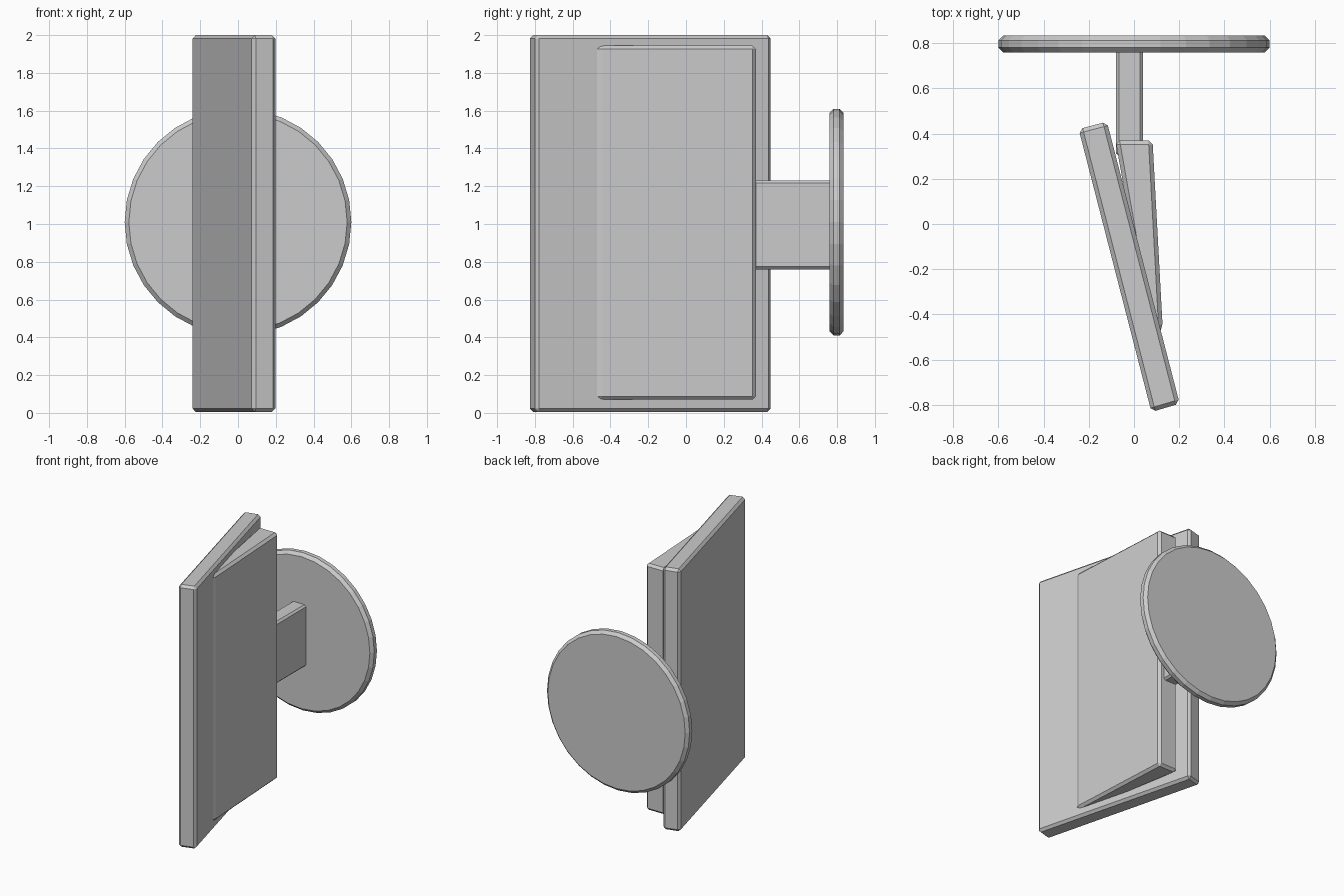
import bpy, bmesh, math

if "Cube" in bpy.data.objects:
    bpy.data.objects.remove(bpy.data.objects["Cube"])


def bevelled(name, bm, width):
    """Turn a bmesh into a flat-shaded object with chamfered edges."""
    bmesh.ops.recalc_face_normals(bm, faces=bm.faces)
    sharp = [e for e in bm.edges if e.calc_face_angle(0) > 0.6]
    bmesh.ops.bevel(bm, geom=sharp, offset=width, segments=1,
                    profile=0.5, affect='EDGES')
    mesh = bpy.data.meshes.new(name)
    bm.to_mesh(mesh)
    bm.free()
    obj = bpy.data.objects.new(name, mesh)
    bpy.context.collection.objects.link(obj)
    return obj


def prism(name, outline, z0, z1, width):
    """Extrude a plan outline from z0 to z1."""
    bm = bmesh.new()
    face = bm.faces.new([bm.verts.new((x, y, z0)) for x, y in outline])
    top = bmesh.ops.extrude_face_region(bm, geom=[face])["geom"]
    for v in top:
        if isinstance(v, bmesh.types.BMVert):
            v.co.z = z1
    return bevelled(name, bm, width)


# Tall angled front panel
prism("angled_panel",
      [(-0.245, 0.42), (-0.12, 0.453), (0.202, -0.795), (0.077, -0.832)],
      0.005, 2.0, 0.018)

# Slightly shorter wedge backing the panel
prism("backing_wedge",
      [(-0.082, 0.37), (0.082, 0.37), (0.127, -0.46), (0.10, -0.50), (0.01, -0.15)],
      0.07, 1.945, 0.018)

# Short stem joining the wedge to the disc
prism("stem",
      [(-0.08, 0.30), (0.04, 0.30), (0.04, 0.78), (-0.08, 0.78)],
      0.76, 1.23, 0.014)

# Round mounting disc
bm = bmesh.new()
bmesh.ops.create_cone(bm, cap_ends=True, segments=32,
                      radius1=0.6, radius2=0.6, depth=0.076)
disc = bevelled("mounting_disc", bm, 0.022)
disc.rotation_euler = (math.radians(90), 0, 0)
disc.location = (0, 0.797, 1.01)
